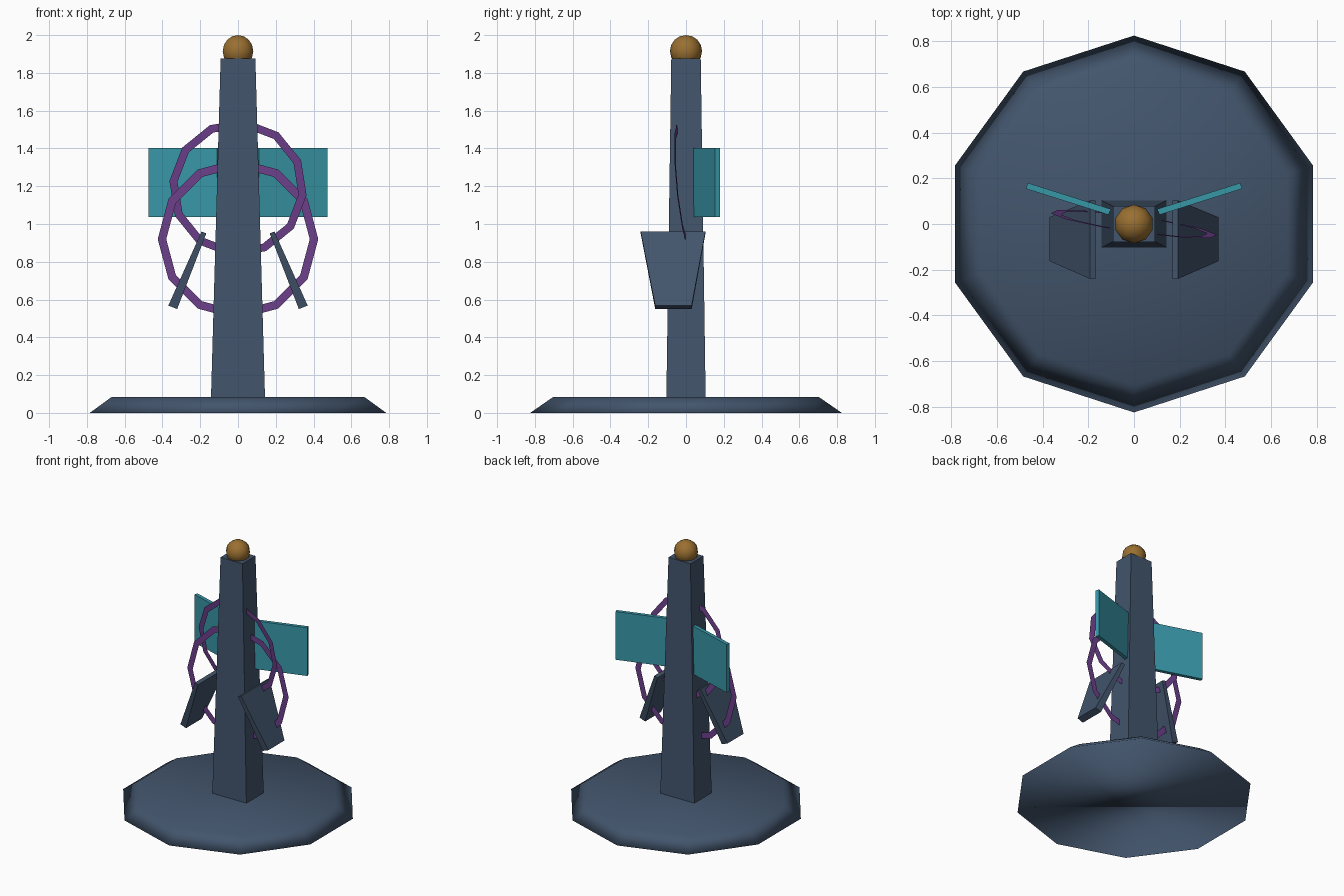
import bpy, bmesh, math
from mathutils import Matrix

if "Cube" in bpy.data.objects:
    bpy.data.objects.remove(bpy.data.objects["Cube"])


def material(name, rgb):
    m = bpy.data.materials.new(name)
    m.diffuse_color = (*rgb, 1)
    m.use_nodes = True
    m.node_tree.nodes["Principled BSDF"].inputs["Base Color"].default_value = m.diffuse_color
    return m


NAVY = material("navy", (0.055, 0.09, 0.15))
TEAL = material("teal", (0.04, 0.31, 0.39))
PURPLE = material("purple", (0.15, 0.05, 0.26))
GOLD = material("gold", (0.32, 0.16, 0.03))


def finish(bm, name, mat, smooth=False):
    bmesh.ops.recalc_face_normals(bm, faces=bm.faces)
    for f in bm.faces:
        f.smooth = smooth
    me = bpy.data.meshes.new(name)
    bm.to_mesh(me)
    bm.free()
    me.materials.append(mat)
    ob = bpy.data.objects.new(name, me)
    bpy.context.collection.objects.link(ob)
    return ob


def loft(name, loops, mat, smooth=False):
    """Closed solid through two matching point loops."""
    bm = bmesh.new()
    a, b = [[bm.verts.new(p) for p in loop] for loop in loops]
    n = len(a)
    for i in range(n):
        j = (i + 1) % n
        bm.faces.new((a[i], a[j], b[j], b[i]))
    bm.faces.new(a[::-1])
    bm.faces.new(b)
    return finish(bm, name, mat, smooth)


def rect(hx, hy, z):
    return [(-hx, -hy, z), (hx, -hy, z), (hx, hy, z), (-hx, hy, z)]


def ring_points(r, n, roll=0):
    return [(r * math.cos(roll + math.tau * i / n),
             r * math.sin(roll + math.tau * i / n)) for i in range(n)]


def flat_ring(name, z, outer, inner, roll, tilt_x, tilt_z):
    """Paper-thin upright ring, leaning slightly out of the xz plane."""
    bm = bmesh.new()
    a, b = [[bm.verts.new((u, tilt_x * u + tilt_z * v, z + v))
             for u, v in ring_points(r, 12, math.radians(roll))]
            for r in (outer, inner)]
    for i in range(12):
        j = (i + 1) % 12
        bm.faces.new((a[i], a[j], b[j], b[i]))
    return finish(bm, name, PURPLE)


# ten-sided foot, softly shaded
quarter = math.pi / 2
loft("base", [[(x, y, z) for x, y in ring_points(r, 10, quarter)]
              for r, z in ((0.825, 0), (0.705, 0.083))], NAVY, smooth=True)

# tapered pillar
loft("pillar", [rect(0.143, 0.104, 0.08), rect(0.092, 0.078, 1.875)], NAVY)

# finial ball
bm = bmesh.new()
bmesh.ops.create_uvsphere(bm, u_segments=10, v_segments=8, radius=0.085,
                          matrix=Matrix.Translation((0, 0, 1.915)))
finish(bm, "finial_ball", GOLD, smooth=True)

# purple rings
flat_ring("upper_ring", 1.19, 0.365, 0.322, 24, -0.14, -0.1)
flat_ring("lower_ring", 0.92, 0.425, 0.38, 0, 0, 0)

for side, label in ((-1, "left"), (1, "right")):
    # angled teal panels
    bm = bmesh.new()
    mat = (Matrix.Translation((side * 0.288, 0.11, 1.22))
           @ Matrix.Rotation(side * math.radians(17.5), 4, 'Z')
           @ Matrix.Diagonal((0.38, 0.027, 0.365, 1)))
    bmesh.ops.create_cube(bm, size=1, matrix=mat)
    finish(bm, label + "_panel", TEAL)

    # splayed wedge fins
    top = [(0.168, -0.24, 0.95), (0.193, -0.24, 0.96),
           (0.193, 0.103, 0.96), (0.168, 0.103, 0.95)]
    low = [(0.322, -0.163, 0.55), (0.369, -0.163, 0.568),
           (0.369, 0.03, 0.568), (0.322, 0.03, 0.55)]
    loft(label + "_fin", [[(side * x, y, z) for x, y, z in lp] for lp in (low, top)], NAVY)
